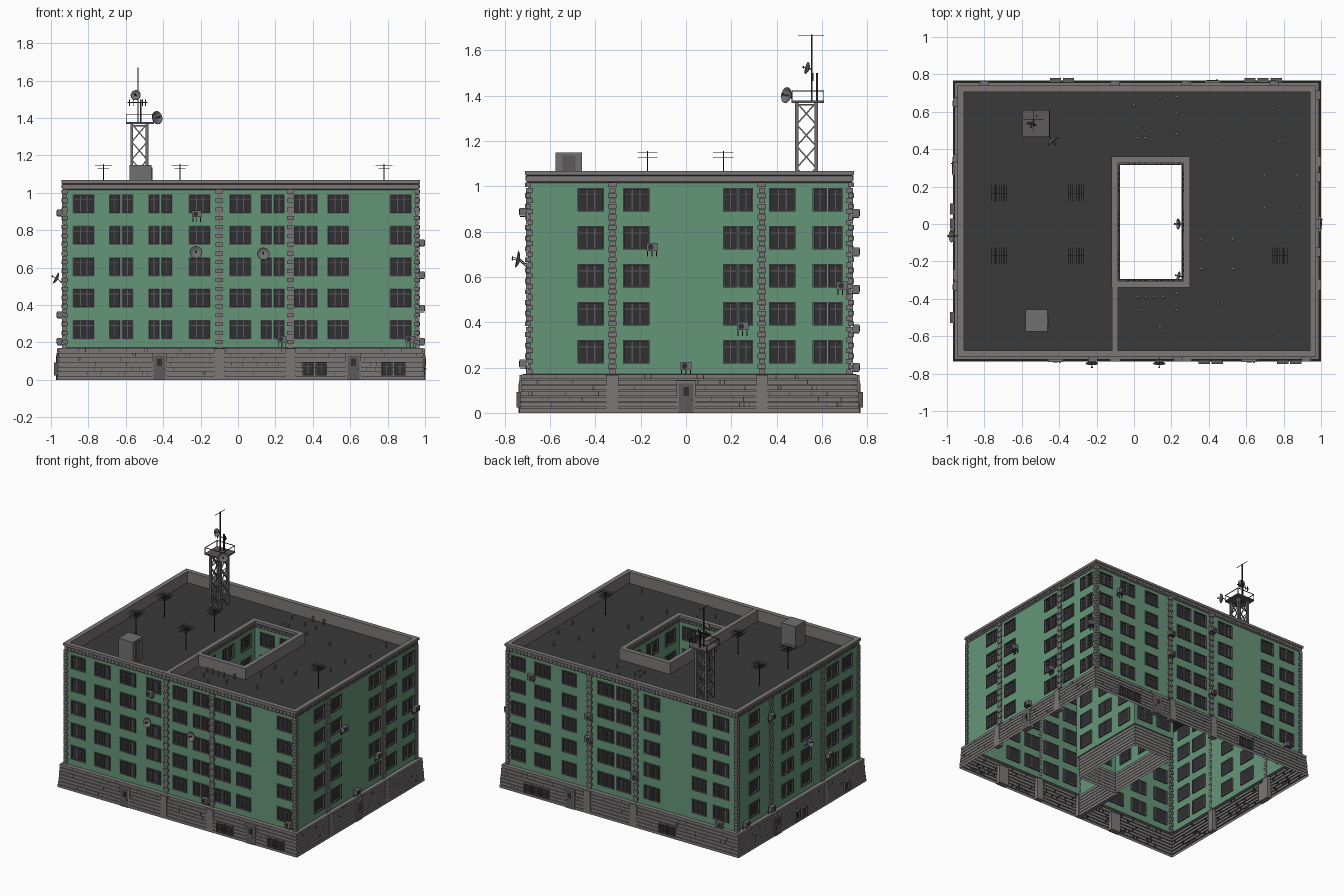
import bpy, math, random
from mathutils import Matrix, Vector

if "Cube" in bpy.data.objects:
    bpy.data.objects.remove(bpy.data.objects["Cube"])
random.seed(4)

COL = {"green": (0.13, 0.30, 0.19, 1), "roof": (0.042, 0.042, 0.042, 1), "stone": (0.20, 0.185, 0.185, 1),
       "trim": (0.11, 0.10, 0.105, 1), "dark": (0.03, 0.03, 0.033, 1), "metal": (0.16, 0.16, 0.165, 1)}
MATS = {}
for k, c in COL.items():
    MATS[k] = bpy.data.materials.new(k)
    MATS[k].diffuse_color = c
parts = {}   # (name, material) -> vertex and face lists, filled by the helpers
I4 = Matrix.Identity(4)


def add(part, pts, faces, flip=False):
    V, F = parts.setdefault(part, ([], []))
    n = len(V)
    V.extend(tuple(p) for p in pts)
    F.extend([n + i for i in (f[::-1] if flip else f)] for f in faces)


def box(part, M, u0, u1, o0, o1, z0, z1):
    pts = [M @ Vector((u, o, z)) for z in (z0, z1) for u, o in ((u0, o0), (u1, o0), (u1, o1), (u0, o1))]
    add(part, pts, [(3, 2, 1, 0), (4, 5, 6, 7), (0, 1, 5, 4), (1, 2, 6, 5), (2, 3, 7, 6), (3, 0, 4, 7)],
        M.determinant() < 0)


def strut(part, a, b, w):
    a, b = Vector(a), Vector(b)
    M = Matrix.Translation(a) @ (b - a).to_track_quat('Z', 'Y').to_matrix().to_4x4()
    box(part, M, -w / 2, w / 2, -w / 2, w / 2, 0, (b - a).length)


def lathe(part, M, prof, n=12):
    pts = [M @ Vector((r * math.cos(6.28319 * i / n), r * math.sin(6.28319 * i / n), z)) for r, z in prof for i in range(n)]
    add(part, pts, [(k * n + i, k * n + (i + 1) % n, (k + 1) * n + (i + 1) % n, (k + 1) * n + i)
                    for k in range(len(prof) - 1) for i in range(n)])


def ring(part, rect, prof, s=1):
    """Sweep an (offset, z) profile round a rectangle; s=-1 faces into the court."""
    x0, x1, y0, y1 = rect
    pts = []
    for o, z in prof:
        o *= s
        pts += [(x0 - o, y0 - o, z), (x1 + o, y0 - o, z), (x1 + o, y1 + o, z), (x0 - o, y1 + o, z)]
    add(part, pts, [(k * 4 + i, k * 4 + (i + 1) % 4, k * 4 + 4 + (i + 1) % 4, k * 4 + 4 + i)
                    for k in range(len(prof) - 1) for i in range(4)], s < 0)


def frame(p, t, n):
    return Matrix.Translation(p) @ Matrix((t, n, (0, 0, 1))).transposed().to_4x4()


X0, X1, Y0, Y1 = OUT = (-0.932, 0.962, -0.698, 0.729)
A0, A1, B0, B1 = COURT = (-0.09, 0.27, -0.31, 0.33)
ROOF, BASE, TOP = 0.985, 0.17, 1.02
ROWS = [0.224 + 0.168 * i for i in range(5)]
WH = 0.09
WALL, STONE, TRIM = ("walls", "green"), ("quoins", "stone"), ("window_frames", "trim")
BASEP, GLASS, DARK = ("stone_base", "stone"), ("window_glass", "dark"), ("base_joints", "dark")


def window(M, u0, u1, z0, z1, bars, out=0.0):
    box(GLASS, M, u0, u1, out - .010, out - .007, z0, z1)
    w = 0.007
    for a, b, c, d in ((u0 - w, u0, z0 - w, z1 + w), (u1, u1 + w, z0 - w, z1 + w), (u0, u1, z1, z1 + w),
                       (u0, u1, z0 - w, z0)):
        box(TRIM, M, a, b, out - .012, out + .007, c, d)
    for i in range(1, bars + 1):
        u = u0 + (u1 - u0) * i / (bars + 1)
        box(TRIM, M, u - .0025, u + .0025, out - .007, out - .002, z0, z1)
    zt = z0 + (z1 - z0) * .74
    box(TRIM, M, u0, u1, out - .007, out - .003, zt - .002, zt + .002)


def facade(M, u0, u1, wide, pairs, quoins=()):
    """Wall plane with window openings, frames, glass and stone strips."""
    cols = [(c - .052, c + .052, 2) for c in wide]
    cols += [(c + s * .034 - .025, c + s * .034 + .025, 1) for c in pairs for s in (-1, 1)]
    cols.sort()
    us = [u0] + [e for c in cols for e in c[:2]] + [u1]
    zs = [BASE] + [e for r in ROWS for e in (r, r + WH)] + [TOP]
    for i in range(len(us) - 1):
        for j in range(len(zs) - 1):
            if not (i % 2 and j % 2):
                pts = [M @ Vector(p) for p in ((us[i], 0, zs[j]), (us[i + 1], 0, zs[j]),
                                               (us[i + 1], 0, zs[j + 1]), (us[i], 0, zs[j + 1]))]
                add(WALL, pts, [(0, 1, 2, 3)], M.determinant() > 0)
    for a, b, n in cols:
        for z in ROWS:
            window(M, a, b, z, z + WH, n)
    for q in quoins:
        for i in range(36):
            w = .019 if i % 2 else .013
            z = BASE + i * .0236
            box(STONE, M, q - w, q + w, -.002, .012 if i % 2 else .008, z, z + .021)
        box(BASEP, M, q - .027, q + .027, .0, .037, 0, .168)
    n = int((u1 - u0) / .03)
    for i in range(n):                      # cornice dentils
        u = u0 + (i + .5) * (u1 - u0) / n
        box(("dentils", "stone"), M, u - .008, u + .008, .003, .011, 1.026, 1.046)


FRONT = frame((0, Y0, 0), (1, 0, 0), (0, -1, 0))
BACK = frame((0, Y1, 0), (1, 0, 0), (0, 1, 0))
RIGHT = frame((X1, 0, 0), (0, 1, 0), (1, 0, 0))
LEFT = frame((X0, 0, 0), (0, 1, 0), (-1, 0, 0))
facade(FRONT, X0, X1, [-.825, -.205, .012, .535, .87], [-.625, -.415, .185, .362], [-.1, .28])
facade(RIGHT, Y0, Y1, [-.42, -.22, .425], [.23, .625], [-.325, .335])
facade(BACK, X0, X1, [.87, .45, .0, -.62], [.67, .15, -.23, -.8], [.28, -.1])
facade(LEFT, Y0, Y1, [.53, -.08, -.56], [.14, -.39], [.335, -.27])
# inner court walls
facade(frame((A0, 0, 0), (0, 1, 0), (1, 0, 0)), B0, B1, [-.2, .22], [.01])
facade(frame((A1, 0, 0), (0, 1, 0), (-1, 0, 0)), B0, B1, [-.2, .22], [.01])
facade(frame((0, B0, 0), (1, 0, 0), (0, 1, 0)), A0, A1, [.01], [.18])
facade(frame((0, B1, 0), (1, 0, 0), (0, -1, 0)), A0, A1, [.01], [.18])

# corner quoins
for cx, sx in ((X0, 1), (X1, -1)):
    for cy, sy in ((Y0, 1), (Y1, -1)):
        for i in range(36):
            a, b = (.022, .014) if i % 2 else (.014, .022)
            z, e = BASE + i * .0236, .009
            xs, ys = sorted((cx - sx * e, cx + sx * a)), sorted((cy - sy * e, cy + sy * b))
            box(STONE, I4, xs[0], xs[1], ys[0], ys[1], z, z + .021)

# coursed stone base, cornice and parapets
base = [(.037, 0), (.037, .02)]
for i in range(6):
    z, o = .02 + i * .025, .035 - .0015 * i
    base += [(o - .007, z), (o - .007, z + .005), (o, z + .005), (o, z + .025)]
base += [(0, .172)]
ring(BASEP, OUT, base)
ring(BASEP, COURT, [(o * .4, z) for o, z in base], -1)
cap = [(0, 1.015), (.005, 1.02), (.005, 1.046), (.012, 1.05), (.012, 1.068), (-.022, 1.068), (-.022, ROOF)]
ring(("cornice", "stone"), OUT, cap)
ring(("court_cornice", "stone"), COURT, [(o * .4, z) for o, z in cap[:5]] + [(-.03, 1.068), (-.03, ROOF)], -1)
box(("roof_divider", "stone"), I4, -.118, -.086, Y0 + .02, B0 - .02, ROOF, 1.067)
box(("inner_partition", "green"), I4, -.105, -.09, Y0, B0, BASE, ROOF)
for i in range(7):
    box(BASEP, I4, -.112, -.083, Y0, B0, i * .0245, i * .0245 + .021)
for M, a, b in ((FRONT, X0, X1), (BACK, X0, X1), (RIGHT, Y0, Y1), (LEFT, Y0, Y1)):
    for i in range(6):
        for k in range(int((b - a) * 7)):
            u, z = random.uniform(a, b), .025 + i * .025
            box(DARK, M, u - .0015, u + .0015, .02, .0355 - .0015 * i, z, z + .02)

# roof deck around the court
for a, b, c, d in ((X0, A0, Y0, Y1), (A1, X1, Y0, Y1), (A0, A1, Y0, B0), (A0, A1, B1, Y1)):
    add(("roof_deck", "roof"), [(a, c, ROOF), (b, c, ROOF), (b, d, ROOF), (a, d, ROOF)], [(0, 1, 2, 3)])

# doors and cellar windows
for M, us in ((FRONT, (-.42, .617)), (RIGHT, (0,)), (LEFT, (.3,)), (BACK, (.42,))):
    for u in us:
        box(("door_frames", "stone"), M, u - .041, u + .041, 0, .039, 0, .143)
        box(("doors", "trim"), M, u - .032, u + .032, .03, .041, 0, .13)
        box(GLASS, M, u - .012, u + .014, .03, .042, .075, .115)
        box(GLASS, M, u + .02, u + .026, .03, .046, .055, .06)
for M, us in ((FRONT, (.375, .445, .795, .865)), (BACK, (.62, .69, .76, -.35, -.42)), (LEFT, (.08, .0, -.5)),
              (RIGHT, ())):
    for u in us:
        window(M, u - .023, u + .023, .03, .085, 1, .044)


def ac_unit(M, u, z):
    P = ("air_conditioners", "metal")
    box(P, M, u - .025, u + .025, .008, .036, z - .015, z + .02)
    lathe(GLASS, M @ Matrix.Translation((u - .006, .036, z + .002)) @ Matrix.Rotation(math.pi / 2, 4, 'X'),
          [(.013, .002), (.013, -.002), (0, -.002)], 10)
    for s in (-.02, 0, .02):
        box(("brackets", "dark"), M, u + s - .002, u + s + .002, 0, .034, z - .02, z - .016)
        box(("brackets", "dark"), M, u + s - .002, u + s + .002, .004, .009, z - .04, z - .016)


for M, spots in ((FRONT, ((-.22, .885), (.235, .215), (.92, .215))),
                 (RIGHT, ((-.15, .73), (.69, .56), (.25, .38), (0, .205))),
                 (BACK, ((-.1, .88), (.28, .71), (.75, .88), (.28, .545), (-.1, .37), (-.8, .2))),
                 (LEFT, ((.35, .89), (-.33, .345), (.65, .205), (.35, .205)))):
    for u, z in spots:
        ac_unit(M, u, z)


def dish(pos, d, r, back=None):
    d, p = Vector(d).normalized(), Vector(pos)
    M = Matrix.Translation(p) @ d.to_track_quat('Z', 'Y').to_matrix().to_4x4()
    lathe(("dishes", "metal"), M, [(0, -.003), (r * .5, 0), (r * .85, r * .2), (r, r * .35), (r * .96, r * .38),
                                   (r * .5, r * .1), (0, r * .05)], 16)
    strut(("dish_arms", "dark"), p, p + d * r * .9, .003)
    box(("dish_arms", "dark"), M, -.005, .005, -.005, .005, r * .85, r)
    strut(("dish_arms", "dark"), p, Vector(back) if back else p - d * r, .005)


dish((-.225, -.735, .68), (0, -1, .2), .034, (-.225, Y0, .65))
dish((.135, -.735, .672), (0, -1, .2), .034, (.135, Y0, .64))
dish((-.965, -.065, .54), (-1, 0, .5), .034, (X0, -.065, .51))
dish((.245, 0, .7), (-1, 0, .3), .03, (A1, 0, .68))
dish((.245, -.28, .6), (-1, .3, .3), .025, (A1, -.28, .58))

# roof access box, vents and aerials
box(("roof_hatch", "metal"), I4, -.58, -.462, -.575, -.458, ROOF, 1.15)
box(("hatch_door", "trim"), I4, -.464, -.458, -.545, -.488, ROOF, 1.135)
vents = [(.14, .68), (.23, .68), (0, .635), (.14, .59), (.23, .59), (.02, .51), (.06, .51), (.02, .46), (.06, .46),
         (.23, .48), (.45, .44), (.78, .63), (.78, .44), (.7, .26), (.87, .26), (.7, .09), (.87, .09), (.36, -.08),
         (.53, -.08), (.36, -.24), (.53, -.24), (.45, -.42), (.78, -.6), (.02, -.39), (.065, -.39), (.11, -.39),
         (.155, -.39), (.04, -.46), (.23, -.46), (.14, -.55), (.23, -.37)]
for x, y in vents:
    lathe(("roof_vents", "metal"), Matrix.Translation((x, y, ROOF)),
          [(.006, 0), (.006, .03), (.01, .03), (.01, .036), (0, .042)], 8)
AER = ("aerials", "dark")
for x, y in ((-.72, .165), (-.72, -.17), (-.31, .165), (-.31, -.17), (.78, -.17)):
    strut(AER, (x, y, ROOF), (x, y, 1.155), .005)
    for z, h in ((1.148, .045), (1.128, .03)):
        strut(AER, (x - h, y, z), (x + h, y, z), .003)
        for i in range(-2, 3):
            strut(AER, (x + i * h * .45, y - .045, z), (x + i * h * .45, y + .045, z), .0025)

# lattice tower with railed platform
TW, TD = ("tower", "metal"), ("tower_rail", "dark")
xa, xb, ya, yb = -.568, -.486, .488, .574
C = [(xa, ya), (xb, ya), (xb, yb), (xa, yb)]
for i in range(4):
    (px, py), (qx, qy) = C[i], C[(i + 1) % 4]
    strut(TW, (px, py, ROOF), (px, py, 1.37), .015)
    for k in range(4):
        z0, z1 = ROOF + k * .096, ROOF + (k + 1) * .096
        strut(TW, (px, py, z0), (qx, qy, z1), .006)
        strut(TW, (qx, qy, z0), (px, py, z1), .006)
    strut(TW, (px, py, 1.36), (qx, qy, 1.36), .008)
box(("tower_platform", "trim"), I4, -.6, -.45, .465, .61, 1.368, 1.378)
R = [(-.598, .467), (-.452, .467), (-.452, .608), (-.598, .608)]
for i in range(4):
    p, q = R[i], R[(i + 1) % 4]
    strut(TD, (*p, 1.37), (*p, 1.422), .004)
    strut(TD, (*p, 1.42), (*q, 1.42), .004)
strut(TD, (-.535, .555, 1.37), (-.535, .555, 1.67), .006)
strut(TD, (-.52, .578, 1.37), (-.52, .578, 1.5), .008)
strut(TD, (-.535, .495, 1.666), (-.535, .61, 1.666), .003)
strut(TD, (-.59, .56, 1.483), (-.485, .56, 1.483), .004)
for x in (-.58, -.56, -.51, -.495):
    strut(TD, (x, .56, 1.465), (x, .56, 1.5), .004)
dish((-.44, .452, 1.40), (.6, -.75, .15), .036, (-.452, .467, 1.39))
dish((-.545, .542, 1.52), (-.25, -1, .25), .028, (-.535, .555, 1.515))

# build one object per part
for (name, mat), (V, F) in parts.items():
    me = bpy.data.meshes.new(name)
    me.from_pydata(V, [], F)
    me.materials.append(MATS[mat])
    me.update()
    bpy.context.collection.objects.link(bpy.data.objects.new(name, me))

for m in bpy.data.materials:
    if m.users and not m.is_grease_pencil:
        m.use_nodes = True
        m.node_tree.nodes["Principled BSDF"].inputs["Base Color"].default_value = m.diffuse_color
